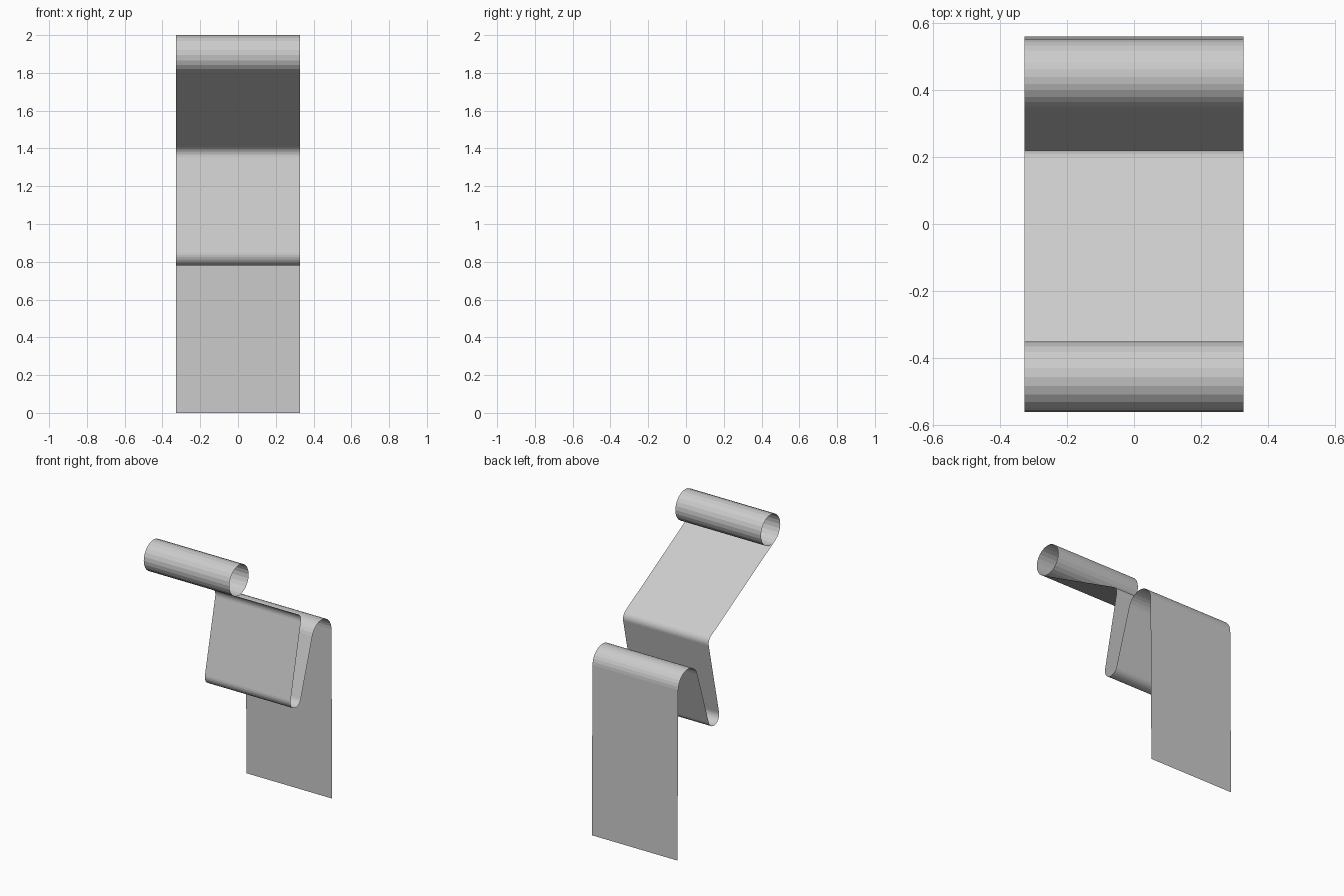
import bpy
import bmesh
from math import cos, sin, radians

if "Cube" in bpy.data.objects:
    bpy.data.objects.remove(bpy.data.objects["Cube"])

HALF_WIDTH = 0.327


def arc(cy, cz, r, start, end, steps):
    """Points of an arc in the y-z plane, angles in degrees."""
    angles = [radians(start + (end - start) * i / steps) for i in range(steps + 1)]
    return [(cy + r * cos(a), cz + r * sin(a)) for a in angles]


def sheet(name, points):
    """Extrude an open y-z profile across the width."""
    bm = bmesh.new()
    rows = [[bm.verts.new((x, y, z)) for x in (-HALF_WIDTH, HALF_WIDTH)]
            for y, z in points]
    for a, b in zip(rows, rows[1:]):
        bm.faces.new((a[0], a[1], b[1], b[0]))
    bmesh.ops.remove_doubles(bm, verts=bm.verts, dist=0.0005)
    bmesh.ops.recalc_face_normals(bm, faces=bm.faces)
    mesh = bpy.data.meshes.new(name)
    bm.to_mesh(mesh)
    bm.free()
    obj = bpy.data.objects.new(name, mesh)
    bpy.context.collection.objects.link(obj)
    return obj


# Bent strip: back panel, top arch, lower fold, upper bend, sloping panel, rolled end
profile = [(0.56, 0.0)]
profile += arc(0.445, 1.171, 0.107, 0, 162.5, 14)
profile += arc(0.163, 0.837, 0.058, -17.5, -192, 14)
profile += arc(0.165, 1.363, 0.055, -12, 60.6, 7)
profile += arc(-0.456, 1.895, 0.105, 240.6, -119.4, 24)
sheet("bent_strip", profile)
